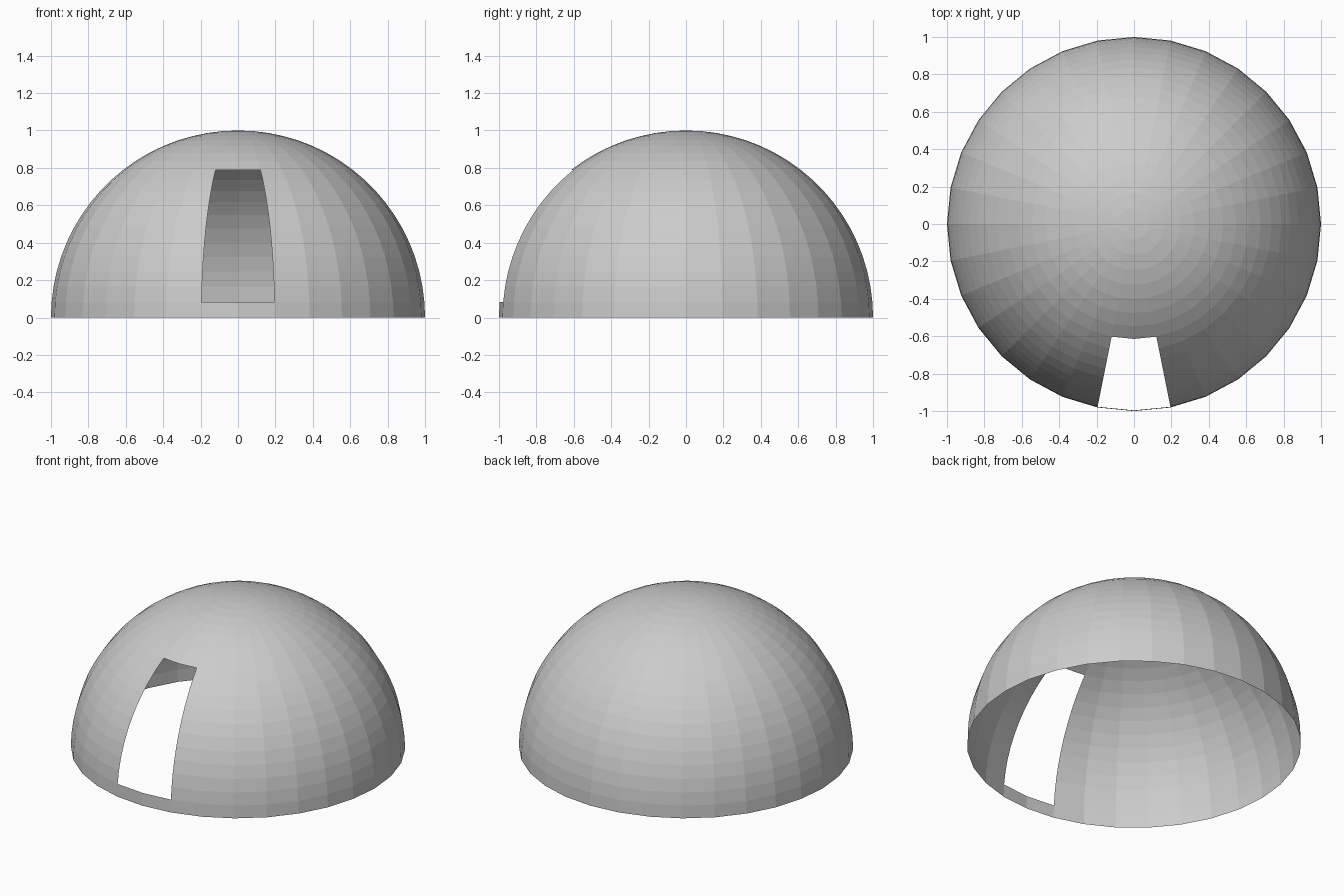
import bpy, bmesh
from math import sin, cos, pi

if "Cube" in bpy.data.objects:
    bpy.data.objects.remove(bpy.data.objects["Cube"])

SEGMENTS, RINGS = 32, 19           # sides around, rings from base to apex
SLIT_RINGS = range(1, 11)          # bands left open at the front
SLIT_SEGMENTS = (0, SEGMENTS - 1)  # two columns either side of the front

bm = bmesh.new()

# Rings of the hemisphere, segment 0 starting at the front (-y)
rings = []
for i in range(RINGS):
    a = i * pi / 2 / RINGS
    rings.append([bm.verts.new((cos(a) * sin(2 * pi * j / SEGMENTS),
                                -cos(a) * cos(2 * pi * j / SEGMENTS),
                                sin(a))) for j in range(SEGMENTS)])
apex = bm.verts.new((0, 0, 1))

# Dome skin, skipping the slit opening
for i in range(RINGS):
    for j in range(SEGMENTS):
        if i in SLIT_RINGS and j in SLIT_SEGMENTS:
            continue
        k = (j + 1) % SEGMENTS
        if i == RINGS - 1:
            bm.faces.new((rings[i][j], rings[i][k], apex))
        else:
            bm.faces.new((rings[i][j], rings[i][k], rings[i + 1][k], rings[i + 1][j]))

mesh = bpy.data.meshes.new("dome_shell")
bm.to_mesh(mesh)
bm.free()
dome = bpy.data.objects.new("dome_shell", mesh)
bpy.context.collection.objects.link(dome)
